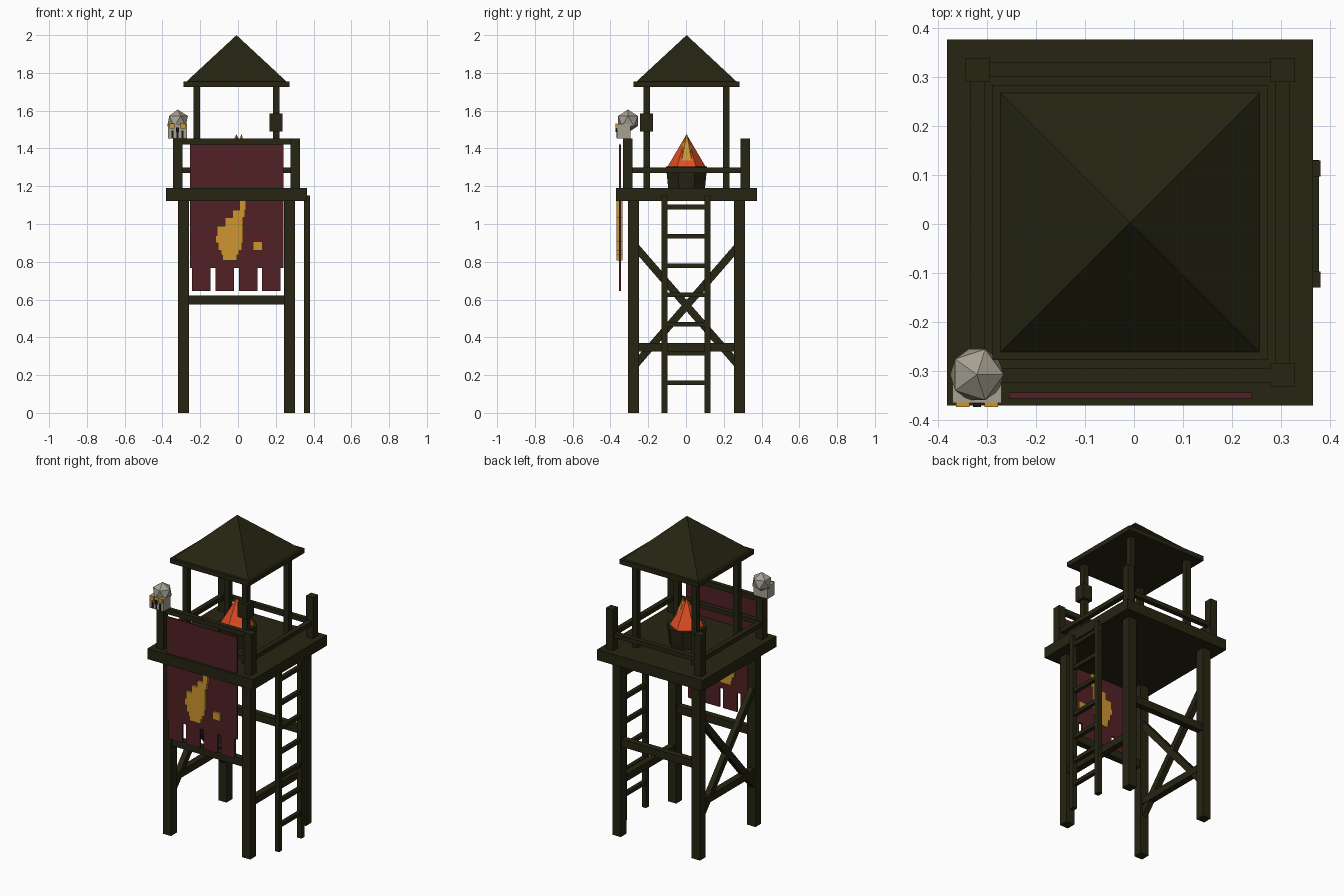
import bpy, math
from mathutils import Vector

if "Cube" in bpy.data.objects:
    bpy.data.objects.remove(bpy.data.objects["Cube"])

CX, CY = -0.008, 0.003   # tower axis


def mat(name, rgb):
    m = bpy.data.materials.new(name)
    m.diffuse_color = (*rgb, 1)
    m.use_nodes = True
    m.node_tree.nodes["Principled BSDF"].inputs["Base Color"].default_value = m.diffuse_color
    return m


WOOD = mat("dark_wood", (0.019, 0.018, 0.006))
CLOTH = mat("maroon_cloth", (0.085, 0.015, 0.018))
GOLD = mat("gold", (0.62, 0.30, 0.028))
RED = mat("flame_red", (0.74, 0.075, 0.018))
BONE = mat("bone", (0.38, 0.355, 0.29))
BLACK = mat("black", (0.008, 0.008, 0.008))


def finish(name, m):
    o = bpy.context.object
    o.name = name
    o.data.materials.append(m)
    return o


def box(name, m, x0, x1, y0, y1, z0, z1):
    bpy.ops.mesh.primitive_cube_add(size=1, location=((x0 + x1) / 2, (y0 + y1) / 2, (z0 + z1) / 2))
    o = finish(name, m)
    o.scale = (x1 - x0, y1 - y0, z1 - z0)
    return o


def tower_box(name, x, y, w, d, z0, z1):
    """Wooden box centred relative to the tower axis."""
    return box(name, WOOD, CX + x - w / 2, CX + x + w / 2, CY + y - d / 2, CY + y + d / 2, z0, z1)


def cone(name, m, n, r1, r2, x, y, z0, z1, turn=0):
    bpy.ops.mesh.primitive_cone_add(vertices=n, radius1=r1, radius2=r2, depth=z1 - z0,
                                    location=(x, y, (z0 + z1) / 2), rotation=(0, 0, turn))
    return finish(name, m)


def prism(name, m, outline, y0, y1):
    """Extrude an x-z outline along y."""
    n = len(outline)
    v = [(x, y, z) for y in (y0, y1) for x, z in outline]
    f = [tuple(range(n)), tuple(reversed(range(n, 2 * n)))]
    f += [(i, i + n, (i + 1) % n + n, (i + 1) % n) for i in range(n)]
    me = bpy.data.meshes.new(name)
    me.from_pydata(v, [], f)
    o = bpy.data.objects.new(name, me)
    bpy.context.collection.objects.link(o)
    me.materials.append(m)
    return o


# legs, railing posts and roof posts at the four corners
for sx in (-1, 1):
    for sy in (-1, 1):
        tower_box("leg", sx * 0.28, sy * 0.28, 0.058, 0.058, 0, 1.13)
        tower_box("railing_post", sx * 0.311, sy * 0.311, 0.049, 0.049, 1.18, 1.452)
        tower_box("roof_post", sx * 0.21, sy * 0.21, 0.035, 0.035, 1.18, 1.735)

# cross beams and lower rails
for s in (-1, 1):
    tower_box("cross_beam", 0, s * 0.28, 0.52, 0.04, 0.573, 0.622)
    tower_box("side_beam", s * 0.28, 0, 0.04, 0.52, 0.325, 0.37)
    tower_box("lower_rail", 0, s * 0.311, 0.6, 0.03, 1.27, 1.298)
    tower_box("lower_side_rail", s * 0.311, 0, 0.03, 0.6, 1.27, 1.298)
    # diagonal braces on the left side
    b = tower_box("brace", -0.28, 0, 0.034, 0.82, 0.548, 0.588)
    b.rotation_euler.x = s * math.atan2(0.60, 0.52)
tower_box("front_top_rail", 0, -0.311, 0.6, 0.03, 1.42, 1.452)

# platform
tower_box("platform", 0, 0, 0.745, 0.745, 1.122, 1.19)

# roof: eave slab and pyramid
tower_box("eave", 0, 0, 0.56, 0.56, 1.725, 1.755)
cone("roof", WOOD, 4, 0.264 * math.sqrt(2), 0, CX, CY, 1.755, 2.0, math.pi / 4)

# lantern on the front right roof post
tower_box("lantern", 0.21, -0.213, 0.068, 0.068, 1.49, 1.585)

# fire bowl and flames
cone("fire_bowl", WOOD, 8, 0.105, 0.118, CX, CY, 1.185, 1.305, math.pi / 8)
cone("outer_flame", RED, 6, 0.103, 0, CX, CY, 1.30, 1.475)
cone("inner_flame", GOLD, 6, 0.065, 0, 0.018, 0.004, 1.30, 1.478)

# ladder on the right side
for y in (-0.113, 0.113):
    box("ladder_rail", WOOD, 0.35, 0.38, y - 0.016, y + 0.016, 0, 1.15)
for i in range(7):
    z = 0.16 + i * 0.155
    box("ladder_rung", WOOD, 0.353, 0.377, -0.128, 0.13, z - 0.012, z + 0.012)

# banner with four tails, passing through the platform edge
outline = [(-0.255, 1.42), (-0.255, 0.768)]
for i in range(4):
    x = -0.243 + i * 0.1235
    outline += [(x, 0.768), (x, 0.645), (x + 0.098, 0.645), (x + 0.098, 0.768)]
outline += [(0.24, 0.768), (0.24, 1.42)]
prism("banner", CLOTH, outline, -0.355, -0.343)

# stepped drop emblem: x left, x right, z bottom, z top
rows = [(0.008, 0.042, 1.075, 1.125), (-0.03, 0.037, 1.035, 1.075), (-0.07, 0.027, 0.99, 1.035),
        (-0.11, 0.027, 0.94, 0.99), (-0.12, 0.027, 0.90, 0.94), (-0.105, 0.02, 0.86, 0.90),
        (-0.09, 0.005, 0.835, 0.86), (-0.083, -0.006, 0.808, 0.835), (0.08, 0.13, 0.86, 0.907)]
for x0, x1, z0, z1 in rows:
    box("emblem_strip", GOLD, x0, x1, -0.369, -0.335, z0, z1)

# skull on the front left post
SX = -0.32
bpy.ops.mesh.primitive_ico_sphere_add(subdivisions=1, radius=0.061, location=(SX, -0.307, 1.545))
finish("skull_dome", BONE)
box("skull_jaw", BONE, SX - 0.05, SX + 0.05, -0.365, -0.295, 1.452, 1.53)
for s in (-1, 1):
    x = SX + s * 0.029
    box("skull_eye", GOLD, x - 0.014, x + 0.014, -0.373, -0.364, 1.505, 1.533)
box("skull_nose", BLACK, SX - 0.008, SX + 0.008, -0.373, -0.364, 1.487, 1.512)
for i in (-1, 0, 1):
    x = SX + i * 0.027
    box("tooth_gap", BLACK, x - 0.005, x + 0.005, -0.369, -0.364, 1.456, 1.496)
